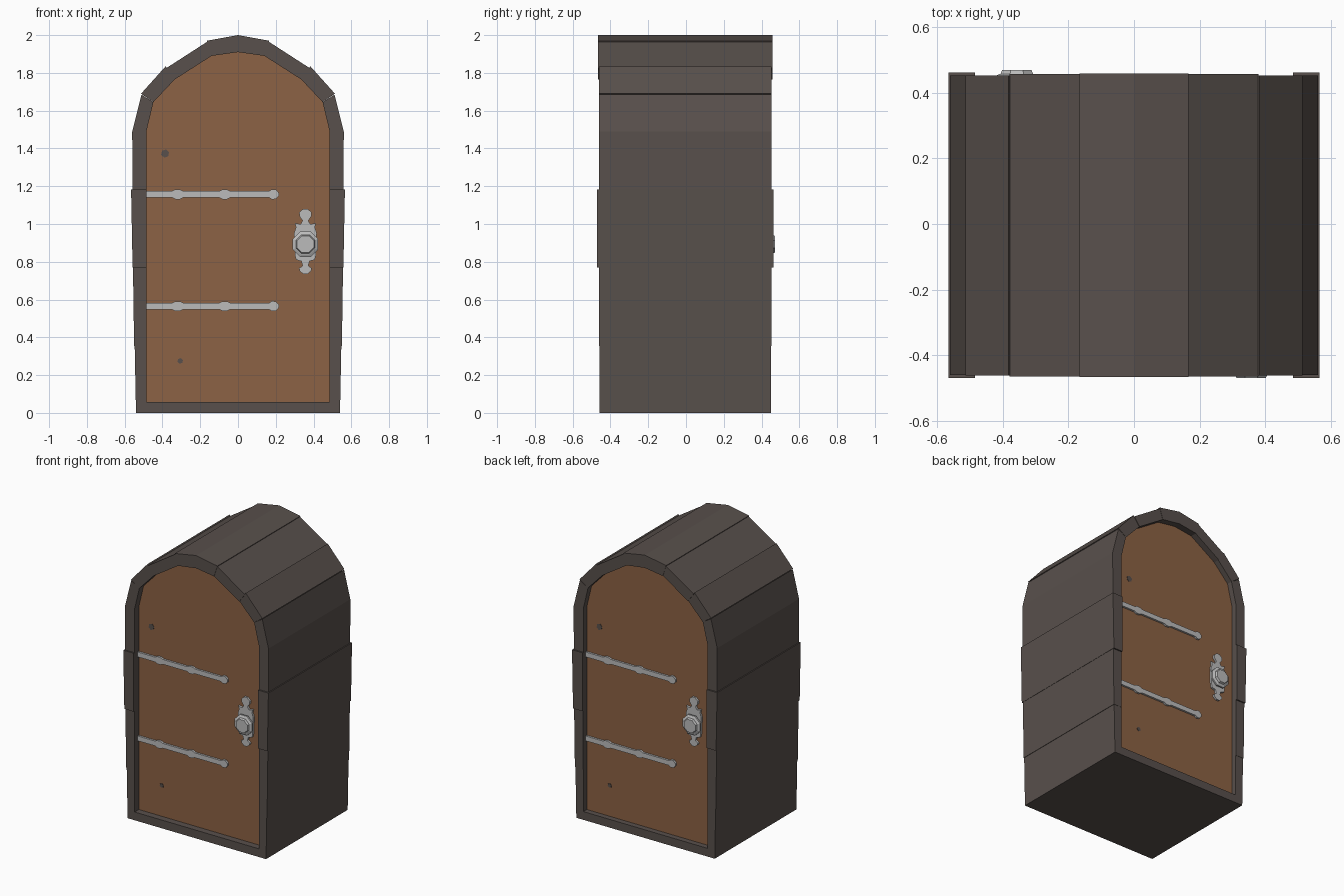
import bpy, bmesh, math

if "Cube" in bpy.data.objects:
    bpy.data.objects.remove(bpy.data.objects["Cube"])


def material(name, rgb):
    m = bpy.data.materials.new(name)
    m.diffuse_color = (*rgb, 1)
    m.use_nodes = True
    m.node_tree.nodes["Principled BSDF"].inputs["Base Color"].default_value = m.diffuse_color
    return m


STONE = material("dark stone", (0.098, 0.080, 0.072))
WOOD = material("brown wood", (0.263, 0.122, 0.058))
METAL = material("pale metal", (0.50, 0.50, 0.50))


def finish(bm, name, mat):
    bmesh.ops.recalc_face_normals(bm, faces=bm.faces)
    me = bpy.data.meshes.new(name)
    bm.to_mesh(me)
    bm.free()
    me.materials.append(mat)
    ob = bpy.data.objects.new(name, me)
    bpy.context.collection.objects.link(ob)
    return ob


def prism(name, outline, y0, y1, mat):
    """Extrude an outline in the xz plane from y0 to y1."""
    bm = bmesh.new()
    a = [bm.verts.new((x, y0, z)) for x, z in outline]
    b = [bm.verts.new((x, y1, z)) for x, z in outline]
    bm.faces.new(a)
    bm.faces.new(b[::-1])
    n = len(a)
    for i in range(n):
        j = (i + 1) % n
        bm.faces.new((a[i], b[i], b[j], a[j]))
    return finish(bm, name, mat)


def lathe(name, profile, sides, cx, cz, y0, mat):
    """Rings of (radius, height) stacked toward -y."""
    bm = bmesh.new()
    rings = []
    for r, h in profile:
        angs = [2 * math.pi * (k + 0.5) / sides for k in range(sides)]
        rings.append([bm.verts.new((cx + r * math.cos(t), y0 - h, cz + r * math.sin(t))) for t in angs])
    for p, q in zip(rings, rings[1:]):
        for k in range(sides):
            j = (k + 1) % sides
            bm.faces.new((p[k], p[j], q[j], q[k]))
    bm.faces.new(rings[0])
    bm.faces.new(rings[-1])
    return finish(bm, name, mat)


# stone blocks of the arch, right half then mirrored: outline, half depth
MID = -0.004
blocks = [
    ("jamb_foot", [(0.485, 0), (0.54, 0), (0.547, 0.355), (0.485, 0.355)], 0.455),
    ("jamb_low", [(0.485, 0.355), (0.55, 0.355), (0.556, 0.77), (0.485, 0.77)], 0.457),
    ("jamb_mid", [(0.485, 0.77), (0.558, 0.77), (0.566, 1.182), (0.485, 1.182)], 0.466),
    ("jamb_top", [(0.485, 1.182), (0.559, 1.182), (0.56, 1.49), (0.511, 1.685),
                  (0.448, 1.645), (0.485, 1.49)], 0.456),
    ("arch_low", [(0.448, 1.645), (0.513, 1.69), (0.383, 1.835), (0.335, 1.765)], 0.457),
    ("arch_high", [(0.335, 1.765), (0.38, 1.825), (0.163, 1.965), (0.14, 1.89)], 0.461),
]
for name, pts, d in blocks:
    for side, s in (("right", 1), ("left", -1)):
        prism(f"{name}_{side}", [(s * x, z) for x, z in pts], MID - d, MID + d, STONE)
prism("keystone", [(0.14, 1.89), (0.166, 1.97), (0, 2.0), (-0.166, 1.97), (-0.14, 1.89), (0, 1.91)],
      MID - 0.463, MID + 0.463, STONE)
prism("sill", [(-0.485, 0), (0.485, 0), (0.485, 0.058), (-0.485, 0.058)], MID - 0.455, MID + 0.455, STONE)

# wooden door filling the arch
FACE = 0.412
half = [(0.485, 0.058), (0.485, 1.49), (0.448, 1.645), (0.335, 1.765), (0.14, 1.89)]
prism("door", half + [(0, 1.91)] + [(-x, z) for x, z in half[::-1]], -FACE, FACE, WOOD)


def strap_outline(zc):
    top = [(-0.485, 0.017)]
    for c in (-0.32, -0.07):
        top += [(c - 0.03, 0.017), (c - 0.012, 0.026), (c + 0.012, 0.026), (c + 0.03, 0.017)]
    top += [(0.165, 0.017), (0.18, 0.027), (0.2, 0.025), (0.216, 0.008)]
    return [(x, zc + h) for x, h in top] + [(x, zc - h) for x, h in top[::-1]]


def plate_outline(cx, cz):
    # quarter-ish right edge from top finial to the middle, mirrored down and across
    q = [(0.012, 0.187), (0.033, 0.168), (0.032, 0.148), (0.015, 0.125), (0.026, 0.106),
         (0.056, 0.112), (0.05, 0.09), (0.06, 0.06)]
    low = [(0.055, -0.06), (0.05, -0.082), (0.022, -0.09), (0.015, -0.115),
           (0.034, -0.127), (0.03, -0.142), (0.012, -0.158)]
    e = q + low
    return [(cx + x, cz + z) for x, z in e] + [(cx - x, cz + z) for x, z in e[::-1]]


def hexagon(cx, cz, r):
    return [(cx + r * math.cos(k * math.pi / 3 + 0.3), cz + r * math.sin(k * math.pi / 3 + 0.3)) for k in range(6)]


# fittings on the front, then turned half round for the back
for side, turn in (("front", 0), ("back", math.pi)):
    parts = []
    for label, z in (("upper", 1.157), ("lower", 0.565)):
        parts.append(prism(f"{label}_hinge_strap_{side}", strap_outline(z), -FACE - 0.014, -FACE + 0.004, METAL))
    parts.append(prism(f"handle_plate_{side}", plate_outline(0.357, 0.893), -FACE - 0.014, -FACE + 0.004, METAL))
    parts.append(lathe(f"knob_{side}", [(0.045, 0), (0.045, 0.018), (0.073, 0.026), (0.073, 0.038),
                                        (0.058, 0.045), (0.054, 0.045), (0.048, 0.058)],
                       8, 0.357, 0.893, -FACE, METAL))
    parts.append(prism(f"upper_knot_{side}", hexagon(-0.386, 1.373, 0.022), -FACE - 0.003, -FACE + 0.003, STONE))
    parts.append(prism(f"lower_knot_{side}", hexagon(-0.306, 0.275, 0.015), -FACE - 0.003, -FACE + 0.003, STONE))
    for ob in parts:
        ob.rotation_euler[2] = turn
